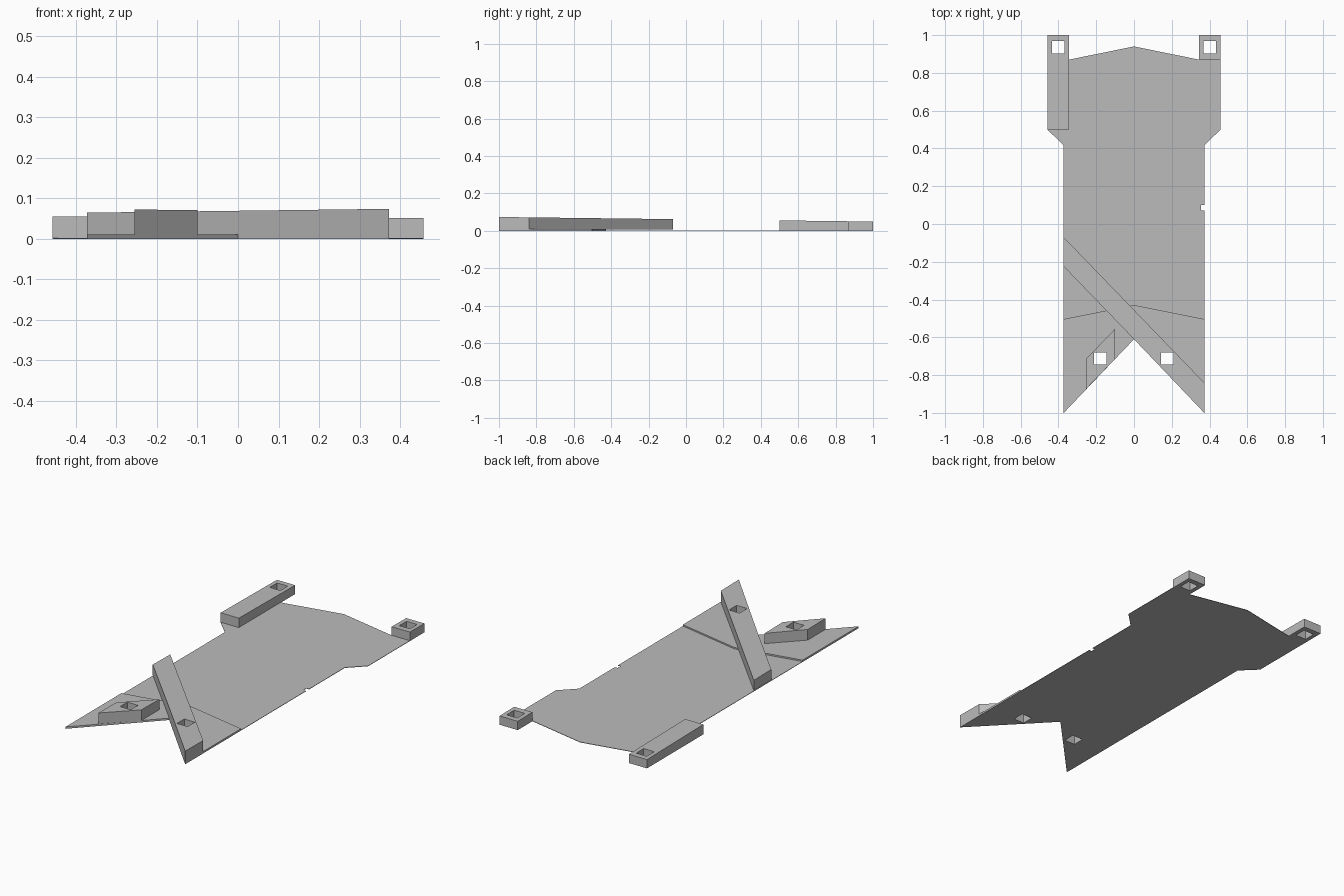
import bpy
import bmesh

if "Cube" in bpy.data.objects:
    bpy.data.objects.remove(bpy.data.objects["Cube"], do_unlink=True)

grey = bpy.data.materials.new("plain grey")
grey.use_nodes = True
COLOUR = (0.5, 0.5, 0.5, 1)
grey.diffuse_color = COLOUR
grey.node_tree.nodes["Principled BSDF"].inputs["Base Color"].default_value = COLOUR


def prism(name, outline, bottom, top):
    """Extrude a plan outline; top is a height or a function of y."""
    height = top if callable(top) else lambda y: top
    bm = bmesh.new()
    low = [bm.verts.new((x, y, bottom)) for x, y in outline]
    high = [bm.verts.new((x, y, height(y))) for x, y in outline]
    bm.faces.new(low)
    bm.faces.new(high)
    for i in range(len(low)):
        j = (i + 1) % len(low)
        bm.faces.new((low[i], low[j], high[j], high[i]))
    bmesh.ops.recalc_face_normals(bm, faces=bm.faces)
    mesh = bpy.data.meshes.new(name)
    bm.to_mesh(mesh)
    bm.free()
    mesh.materials.append(grey)
    obj = bpy.data.objects.new(name, mesh)
    bpy.context.collection.objects.link(obj)
    return obj


def rect(x0, x1, y0, y1):
    return [(x0, y0), (x1, y0), (x1, y1), (x0, y1)]


def cut(target, cutter):
    """Subtract the cutter, bake the result and discard the cutter."""
    mod = target.modifiers.new("cut", "BOOLEAN")
    mod.operation = "DIFFERENCE"
    mod.solver = "EXACT"
    mod.object = cutter
    graph = bpy.context.evaluated_depsgraph_get()
    mesh = bpy.data.meshes.new_from_object(target.evaluated_get(graph))
    target.modifiers.clear()
    target.data = mesh
    bpy.data.objects.remove(cutter, do_unlink=True)


def square_hole(target, x, y, r=0.033):
    cut(target, prism("hole_cutter", rect(x - r, x + r, y - r, y + r), -0.1, 0.2))


# Thin plate with a forked front, a peaked back and two corner tabs
BASE, STEP, STEPS = 0.0025, 0.001, 8
W, TAB, TAB_IN = 0.372, 0.458, 0.345
half = [(W, -1), (W, 0.415), (TAB, 0.5), (TAB, 1), (TAB_IN, 1), (TAB_IN, 0.87)]
mirrored = [(-x, y) for x, y in reversed(half)]
plate = prism("base_plate", [(0, -0.61)] + half + [(0, 0.94)] + mirrored,
              0, BASE + STEP * STEPS)

# Chevron terraces that thin the plate toward the back
for k in range(STEPS):
    peak = 0.362 - 0.113 * k
    chevron = [(-0.6, peak - 0.12), (0, peak), (0.6, peak - 0.12), (0.6, 1.2), (-0.6, 1.2)]
    cut(plate, prism("terrace_cutter", chevron, BASE + STEP * (STEPS - 1 - k), 0.1))

# Small notch in the left edge
cut(plate, prism("notch_cutter", rect(0.355, 0.4, 0.072, 0.1), -0.1, 0.1))


# Raised rails share one gently sloping top
def rail_top(y):
    return 0.0617 - 0.0122 * y


diagonal = prism("diagonal_rail", [(-W, -0.07), (-W, -0.225), (0, -0.61), (W, -1), (W, -0.84)],
                 0.006, rail_top)
block = prism("front_block", [(-0.255, -0.875), (-0.1, -0.715), (-0.1, -0.555), (-0.255, -0.715)],
              0.009, rail_top)
long_rail = prism("back_long_rail", rect(-TAB, -TAB_IN, 0.5, 1), BASE, rail_top)
tab_block = prism("back_tab_block", rect(TAB_IN, TAB, 0.87, 1), BASE, rail_top)

# Square holes through the rails and the plate
for rail, x, y in ((diagonal, 0.175, -0.712), (block, -0.178, -0.712),
                   (long_rail, -0.402, 0.936), (tab_block, 0.402, 0.936)):
    square_hole(rail, x, y)
    square_hole(plate, x, y)
